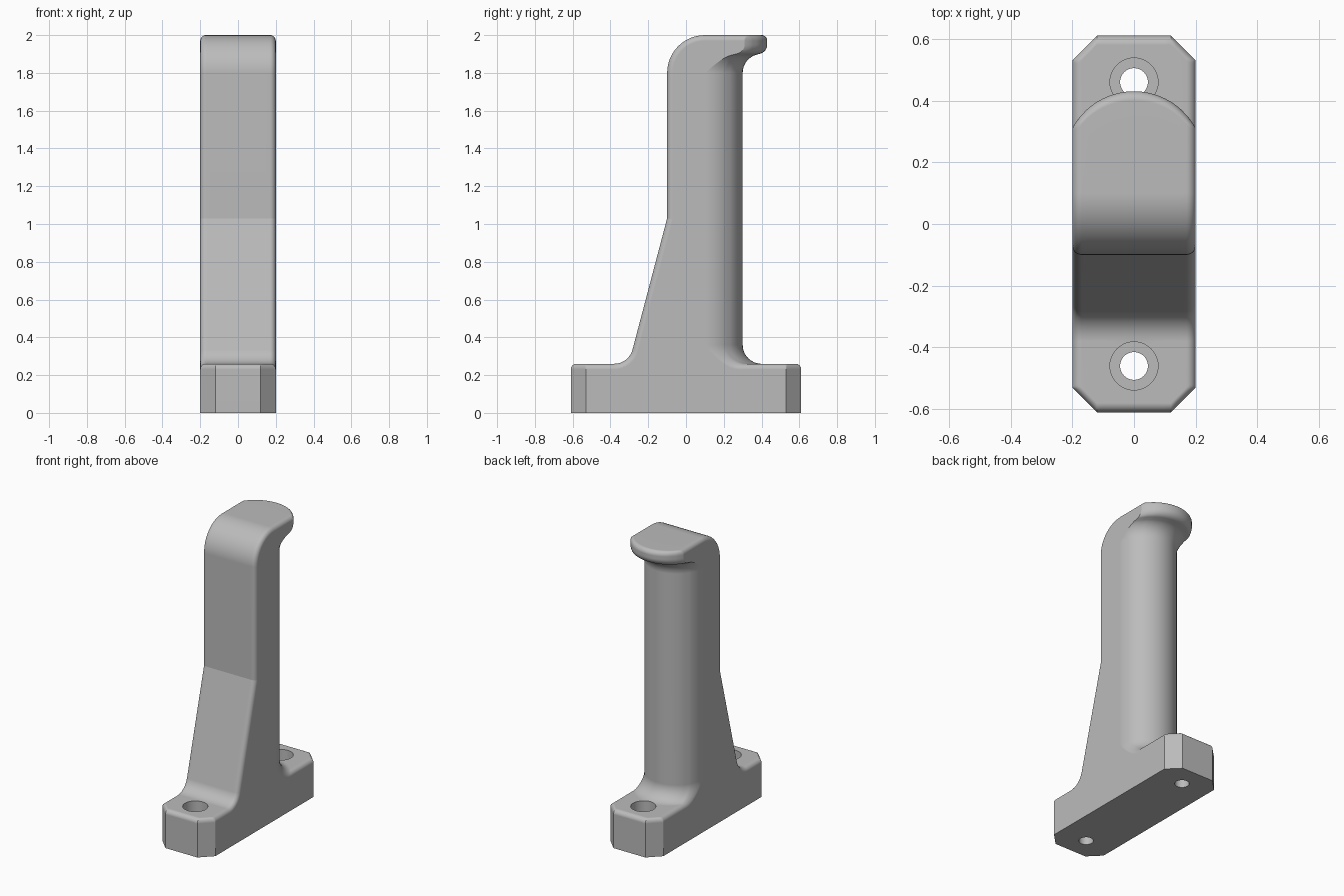
import bpy, bmesh
from math import sin, cos, pi, radians, sqrt

default = bpy.data.objects.get("Cube")
if default:
    bpy.data.objects.remove(default, do_unlink=True)

HALF, ROUND, STEPS = 0.2, 0.03, 8      # half width, edge rounding, arc steps
BASE_TOP, TOP, LENGTH = 0.26, 2.0, 0.61

grey = bpy.data.materials.new("plain_grey")
grey.use_nodes = True
grey.diffuse_color = (0.5, 0.5, 0.5, 1)
grey.node_tree.nodes["Principled BSDF"].inputs["Base Color"].default_value = (0.5, 0.5, 0.5, 1)


def arc(cy, cz, r, a0, a1, steps=STEPS):
    """Arc points with their unit direction from the centre."""
    out = []
    for i in range(steps + 1):
        a = radians(a0 + (a1 - a0) * i / steps)
        out.append((cy + r * cos(a), cz + r * sin(a), cos(a), sin(a)))
    return out


def back_y(peak, x):
    """Rounded back: arc through the peak and a point on the flat side."""
    reach = max(peak - 0.1, HALF)
    side = 0.1 + 0.8 * sqrt(max(reach ** 2 - HALF ** 2, 0))
    sag = peak - side
    r = (HALF ** 2 + sag ** 2) / (2 * sag)
    return peak - r + sqrt(max(r * r - x * x, 0))


def side_profile(x, e):
    """Side outline at one x; e is how far the rounded long edges sink in."""
    end = LENGTH - max(0, abs(x) - 0.12)           # chamfered base corners
    rim = [(y, min(z, BASE_TOP - e))
           for y, z, _, _ in arc(end - ROUND, BASE_TOP - ROUND, ROUND, 0, 90)]
    pts = [(-end, 0)] + [(-y, z) for y, z in rim]
    # front foot fillet, slope, upright and rounded crown
    for y, z, ny, nz in arc(-0.38, 0.36, 0.1, -90, -15.2):
        pts.append((y + ny * e, z + nz * e))
    pts.append((-0.1 + e, 1.03 - 0.13 * e))
    for y, z, ny, nz in arc(0.1, 1.8, 0.2, 180, 90, 12):
        pts.append((y - ny * e, z - nz * e))
    # lip
    for y, z, _, _ in arc(0.40, TOP - ROUND, ROUND, 90, 0):
        pts.append((back_y(y, x), min(z, TOP - e)))
    for y, z, _, _ in arc(0.38, 1.95, 0.05, 0, -75):
        pts.append((back_y(y, x), z))
    # hollow under the lip, rounded back, back foot fillet
    for y, z, _, _ in arc(0.4, 1.8, 0.1, 110, 180):
        pts.append((back_y(y, x), z))
    for y, z, _, nz in arc(0.4, 0.36, 0.1, 180, 270):
        pts.append((back_y(y, x), z + nz * e))
    return pts + rim[::-1] + [(end, 0)]


# Body: side profiles lofted across the width
half = [(x, 0) for x in (0.025, 0.05, 0.075, 0.1, 0.12, 0.135, 0.15)]
for i in range(STEPS + 1):
    t = pi / 2 * i / STEPS
    half.append((HALF - ROUND + ROUND * sin(t), ROUND * (1 - cos(t))))
stations = [(-x, e) for x, e in reversed(half)] + [(0, 0)] + half

bm = bmesh.new()
rings = [[bm.verts.new((x, y, z)) for y, z in side_profile(x, e)] for x, e in stations]
for a, b in zip(rings, rings[1:]):
    for i in range(len(a)):
        j = (i + 1) % len(a)
        bm.faces.new((a[i], a[j], b[j], b[i]))
bm.faces.new(rings[0])
bm.faces.new(rings[-1][::-1])
bmesh.ops.remove_doubles(bm, verts=bm.verts, dist=0.00005)
bmesh.ops.recalc_face_normals(bm, faces=bm.faces)
mesh = bpy.data.meshes.new("post_with_base")
bm.to_mesh(mesh)
bm.free()
mesh.materials.append(grey)
body = bpy.data.objects.new("post_with_base", mesh)
bpy.context.collection.objects.link(body)


def drill(name, radius, y, z0, z1):
    """Cut an upright round hole in the body."""
    bpy.ops.mesh.primitive_cylinder_add(vertices=48, radius=radius, depth=z1 - z0,
                                        location=(0, y, (z0 + z1) / 2))
    cutter = bpy.context.object
    cutter.name = name
    cutter.hide_render = True
    cutter.data.materials.append(grey)
    bpy.ops.object.select_all(action='DESELECT')
    body.select_set(True)
    bpy.context.view_layer.objects.active = body
    mod = body.modifiers.new(name, 'BOOLEAN')
    mod.operation, mod.object, mod.solver = 'DIFFERENCE', cutter, 'EXACT'
    bpy.ops.object.modifier_apply(modifier=mod.name)
    bpy.data.objects.remove(cutter, do_unlink=True)


# Counterbored screw holes
for y in (-0.46, 0.46):
    drill("screw_hole", 0.045, y, -0.1, 0.4)
    drill("counterbore", 0.078, y, 0.16, 0.4)

# Smooth shading, with a crease where the slope meets the upright
bpy.ops.object.shade_smooth_by_angle(angle=radians(30))
for edge in body.data.edges:
    ends = [body.data.vertices[v].co for v in edge.vertices]
    if all(abs(c.z - 1.03) < 0.006 and c.y < 0 for c in ends):
        edge.use_edge_sharp = True
weighted = body.modifiers.new("weighted_normals", 'WEIGHTED_NORMAL')
weighted.keep_sharp = True
